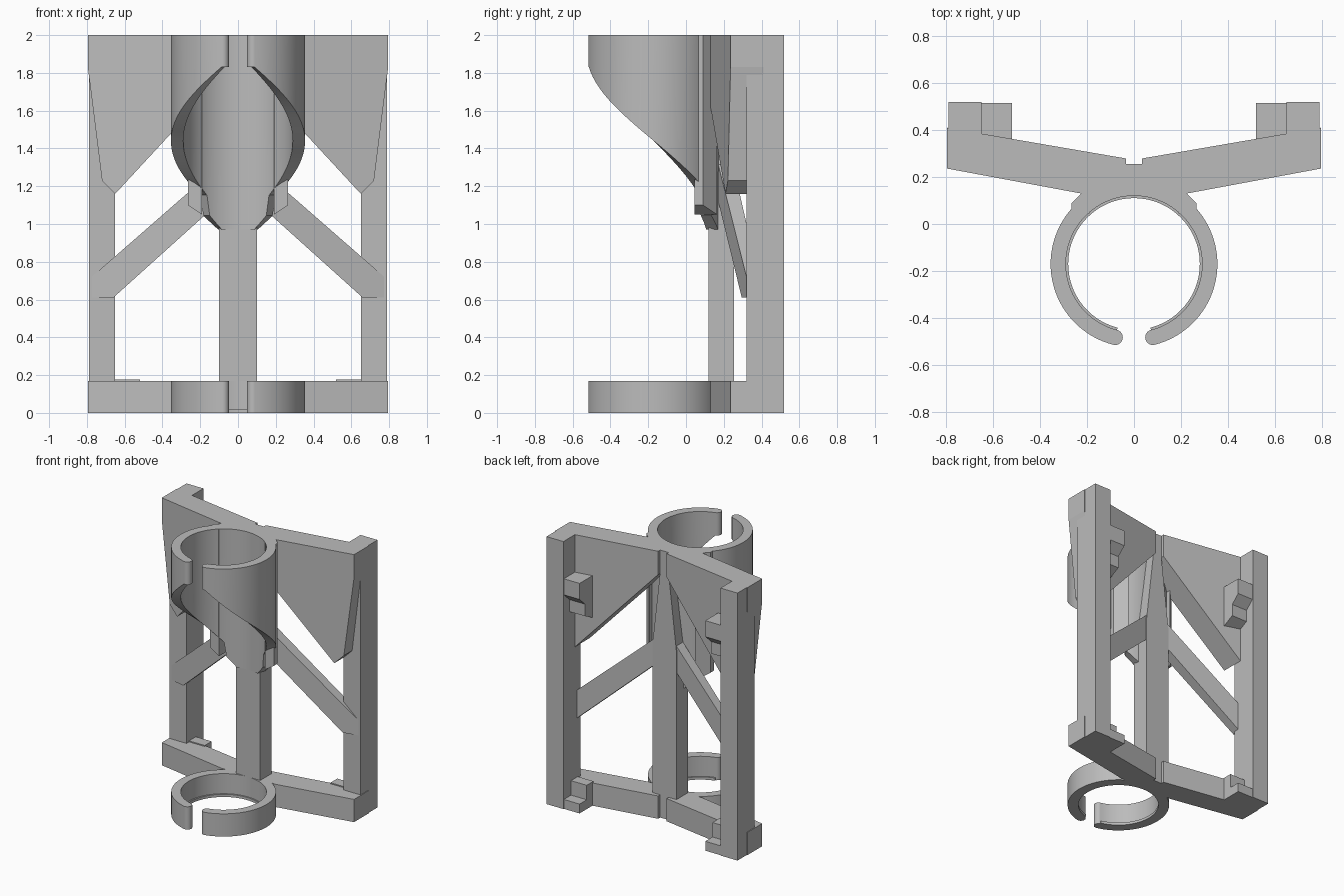
import bpy, bmesh, math

cube = bpy.data.objects.get("Cube")
if cube:
    bpy.data.objects.remove(cube, do_unlink=True)

grey = bpy.data.materials.new("plain_grey")
grey.use_nodes = True
GREY = (0.5, 0.5, 0.5, 1)
grey.diffuse_color = GREY
grey.node_tree.nodes["Principled BSDF"].inputs["Base Color"].default_value = GREY


def finish(name, bm, mirror=True, smooth=False):
    bmesh.ops.recalc_face_normals(bm, faces=bm.faces)
    mesh = bpy.data.meshes.new(name)
    bm.to_mesh(mesh)
    bm.free()
    mesh.materials.append(grey)
    obj = bpy.data.objects.new(name, mesh)
    bpy.context.collection.objects.link(obj)
    if mirror:
        mod = obj.modifiers.new("Mirror", 'MIRROR')
        mod.use_axis[0] = True
    if smooth:
        bpy.ops.object.select_all(action='DESELECT')
        obj.select_set(True)
        bpy.context.view_layer.objects.active = obj
        bpy.ops.object.shade_smooth_by_angle(angle=math.radians(30))
    return obj


def prism(name, near, far, mirror=True):
    """Solid between two matching outlines."""
    bm = bmesh.new()
    a = [bm.verts.new(p) for p in near]
    b = [bm.verts.new(p) for p in far]
    bm.faces.new(a)
    bm.faces.new(b[::-1])
    for i in range(len(a)):
        j = (i + 1) % len(a)
        bm.faces.new((a[i], b[i], b[j], a[j]))
    return finish(name, bm, mirror)


def slab(name, outline, front, back, mirror=True):
    """Front outline (x, z) filled between two depths that depend on x."""
    return prism(name, [(x, front(x), z) for x, z in outline],
                 [(x, back(x), z) for x, z in outline], mirror)


def box(x0, x1, z0, z1):
    return [(x0, z0), (x1, z0), (x1, z1), (x0, z1)]


def flat(y):
    return lambda x: y


def arm_front(x):
    return 0.088 + 0.186 * x


def arm_back(x):
    return 0.273 + 0.172 * x


# Ring clips: centre, radii, opening angle measured from the front
CY, R_IN, R_OUT = -0.17, 0.29, 0.355
OPEN = 14.4


def ring(name, bottom, top, r_in=R_IN, r_out=R_OUT, steps=48):
    bm = bmesh.new()
    prev = None
    for i in range(steps + 1):
        deg = OPEN + (180 - OPEN) * i / steps
        s, c = math.sin(math.radians(deg)), -math.cos(math.radians(deg))
        z = bottom(deg)
        loop = [bm.verts.new((r * s, CY + r * c, h))
                for r, h in ((r_in, z), (r_out, z), (r_out, top), (r_in, top))]
        if prev:
            for k in range(4):
                m = (k + 1) % 4
                bm.faces.new((prev[k], loop[k], loop[m], prev[m]))
        else:
            bm.faces.new(loop)
        prev = loop
    return finish(name, bm, smooth=True)


def ring_tip(name, z0, z1):
    bm = bmesh.new()
    r = (R_OUT + R_IN) / 2
    a = math.radians(OPEN)
    bmesh.ops.create_cone(bm, cap_ends=True, segments=24, depth=z1 - z0,
                          radius1=(R_OUT - R_IN) / 2, radius2=(R_OUT - R_IN) / 2)
    bmesh.ops.translate(bm, verts=bm.verts,
                        vec=(r * math.sin(a), CY - r * math.cos(a), (z0 + z1) / 2))
    return finish(name, bm, smooth=True)


def helix_edge(deg):
    # Spiral cut down the sides, then a chamfered tongue at the back
    if deg < 146:
        return 1.83 - 0.68 * (deg - OPEN) / (146 - OPEN)
    if deg < 163:
        return 1.06 - 0.09 * (deg - 146) / 17
    return 0.97


ring("upper_sleeve", helix_edge, 2)
ring_tip("upper_sleeve_tip", 1.83, 2)
ring("lower_ring", lambda d: 0, 0.17)
ring("lower_ring_lip", lambda d: 0, 0.02, 0.28, 0.3)
ring_tip("lower_ring_tip", 0, 0.17)

# Shoulders joining the sleeve to the frame
slab("sleeve_shoulder", [(0.19, 2), (0.19, 1.05), (0.265, 1.1), (0.265, 2)],
     flat(0.045), lambda x: 0.355 - x)

# Central column, narrowing to the groove at the top
slab("centre_column",
     [(-0.1, 0), (0.1, 0), (0.1, 1.27), (0.035, 1.84), (0.035, 2),
      (-0.035, 2), (-0.035, 1.84), (-0.1, 1.27)],
     flat(0.12), flat(0.255), mirror=False)

# Swept side panels and lower arms, split where they meet the sleeve
slab("side_panel",
     [(0.23, 2), (0.23, 1.614), (0.65, 1.16), (0.72, 1.23), (0.795, 1.83), (0.795, 2)],
     arm_front, lambda x: arm_back(x))
slab("side_panel_root", [(0.035, 2), (0.035, 1.825), (0.23, 1.614), (0.23, 2)],
     flat(0.13), arm_back)
slab("lower_arm", box(0.23, 0.795, 0, 0.17), arm_front, arm_back)
slab("lower_arm_root", box(0.035, 0.23, 0, 0.17), flat(0.13), arm_back)

# Outer posts
slab("outer_post", box(0.65, 0.79, 0, 2), flat(0.32), flat(0.52))

# Diagonal struts
slab("diagonal_strut",
     [(0.06, 1.15), (0.66, 0.61), (0.775, 0.61), (0.775, 0.72), (0.26, 1.17), (0.06, 1.345)],
     lambda x: 0.15 + 0.22 * x, lambda x: 0.23 + 0.2 * x)


# Hooks on the inner side of the posts, drawn as (y, z) profiles
def hook(name, profile):
    prism(name, [(0.52, y, z) for y, z in profile],
          [(0.655, y, z) for y, z in profile])


hook("upper_hook", [(0.35, 1.72), (0.515, 1.72), (0.515, 1.6), (0.45, 1.54),
                    (0.45, 1.45), (0.35, 1.4)])
hook("lower_hook", [(0.35, 0), (0.515, 0), (0.515, 0.07), (0.43, 0.07),
                    (0.43, 0.178), (0.35, 0.178)])
